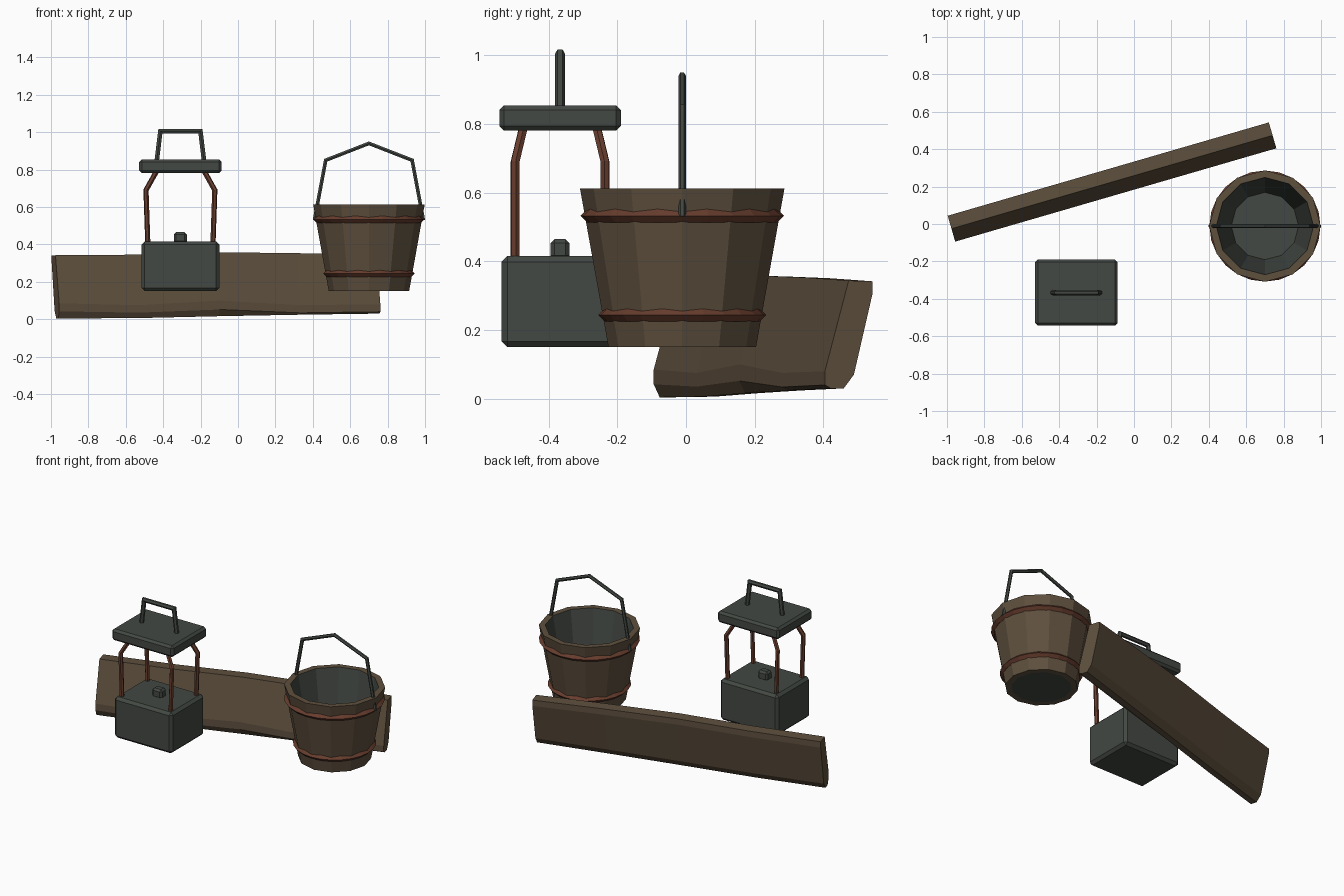
import bpy, bmesh, math
from mathutils import Vector, Matrix

if "Cube" in bpy.data.objects:
    bpy.data.objects.remove(bpy.data.objects["Cube"], do_unlink=True)


def material(name, rgb):
    m = bpy.data.materials.new(name)
    m.use_nodes = True
    m.diffuse_color = (*rgb, 1)
    bsdf = m.node_tree.nodes["Principled BSDF"]
    bsdf.inputs["Base Color"].default_value = (*rgb, 1)
    bsdf.inputs["Roughness"].default_value = 0.9
    return m


WOOD = material("brown wood", (0.112, 0.079, 0.047))
METAL = material("green grey metal", (0.056, 0.065, 0.056))
RUST = material("rusty copper", (0.135, 0.046, 0.027))


def finish(name, bm, *mats):
    bmesh.ops.recalc_face_normals(bm, faces=bm.faces)
    mesh = bpy.data.meshes.new(name)
    bm.to_mesh(mesh)
    bm.free()
    for m in mats:
        mesh.materials.append(m)
    ob = bpy.data.objects.new(name, mesh)
    bpy.context.collection.objects.link(ob)
    return ob


def box(name, centre, size, bevel, mat):
    bm = bmesh.new()
    bmesh.ops.create_cube(bm, size=1)
    bmesh.ops.scale(bm, vec=size, verts=bm.verts)
    bmesh.ops.translate(bm, vec=centre, verts=bm.verts)
    bmesh.ops.bevel(bm, geom=bm.edges[:], offset=bevel, segments=1, affect='EDGES')
    return finish(name, bm, mat)


def loft(bm, rings, closed=False):
    """Join rings of vertices with quads; return the faces per band."""
    bands = []
    n = len(rings[0])
    pairs = list(zip(rings, rings[1:]))
    if closed:
        pairs.append((rings[-1], rings[0]))
    for a, b in pairs:
        bands.append([bm.faces.new((a[i], a[(i + 1) % n], b[(i + 1) % n], b[i]))
                      for i in range(n)])
    return bands


def rod(name, points, radius, mat, side, sides=6):
    """Sweep a polygon along a path that stays square to the side vector."""
    bm = bmesh.new()
    pts = [Vector(p) for p in points]
    side = Vector(side).normalized()
    rings = []
    for i, p in enumerate(pts):
        d1 = (p - pts[max(i - 1, 0)]).normalized()
        d2 = (pts[min(i + 1, len(pts) - 1)] - p).normalized()
        tangent = (d1 + d2).normalized()
        across = tangent.cross(side).normalized()
        stretch = 1 / max(0.5, tangent.dot(d2 if d2.length else d1))
        rings.append([bm.verts.new(p + radius * (
            math.cos(a) * side + math.sin(a) * stretch * across))
            for a in (math.tau * k / sides for k in range(sides))])
    loft(bm, rings)
    bm.faces.new(rings[0])
    bm.faces.new(rings[-1])
    return finish(name, bm, mat)


def circle(bm, centre, radius, z, sides):
    return [bm.verts.new((centre[0] + radius * math.cos(math.tau * k / sides),
                          centre[1] + radius * math.sin(math.tau * k / sides), z))
            for k in range(sides)]


# Lantern
LX, LY = -0.308, -0.367
box("lantern_base", (LX, LY, 0.283), (0.416, 0.34, 0.266), 0.017, METAL)
box("lantern_roof", (LX, LY, 0.818), (0.44, 0.354, 0.074), 0.014, METAL)
box("lantern_burner", (LX, LY, 0.435), (0.07, 0.056, 0.06), 0.012, METAL)
rod("lantern_handle",
    [(LX + x, LY, z) for x, z in
     ((-0.126, 0.85), (-0.107, 1.006), (0.107, 1.006), (0.126, 0.85))],
    0.014, METAL, (0, 1, 0))
for sx, xname in ((-1, "right"), (1, "left")):
    for sy, yname in ((-1, "front"), (1, "back")):
        rod(f"lantern_post_{yname}_{xname}",
            [(LX + sx * x, LY + sy * y, z) for x, y, z in
             ((0.174, 0.131, 0.40), (0.184, 0.131, 0.69), (0.128, 0.107, 0.79))],
            0.014, RUST, (-sx * 0.4, sy, 0))

# Bucket: outer staves, rim, lined inside and floor
BUCKET = (0.7, -0.011)
bm = bmesh.new()
profile = [(0.178, 0.15), (0.215, 0.15), (0.298, 0.613), (0.26, 0.613), (0.18, 0.168)]
rings = [circle(bm, BUCKET, r, z, 12) for r, z in profile]
bands = loft(bm, rings)
lining = bands[-1] + [bm.faces.new(rings[-1]), bm.faces.new(rings[0])]
for f in lining:
    f.material_index = 1
finish("bucket", bm, WOOD, METAL)

# Bucket hoops
for name, z, radius in (("upper", 0.533, 0.278), ("lower", 0.244, 0.226)):
    bm = bmesh.new()
    r = 0.019
    loft(bm, [circle(bm, BUCKET, radius + r * math.cos(a), z + r * math.sin(a), 24)
              for a in (math.pi / 2 * k for k in range(4))], closed=True)
    finish(f"bucket_hoop_{name}", bm, RUST)

# Bucket handle
rod("bucket_handle",
    [(BUCKET[0] + x, BUCKET[1], z) for x, z in
     ((-0.291, 0.53), (-0.231, 0.85), (0, 0.94), (0.231, 0.85), (0.291, 0.53))],
    0.011, METAL, (0, 1, 0))

# Beam: leaning cross-section carried along slightly wavy stations
bm = bmesh.new()
# along, top height, front ledge height, front lower height, bottom height
stations = [(-0.894, 0.342, 0.085, 0.042, 0.004),
            (-0.45, 0.345, 0.075, 0.035, 0.006),
            (0.0, 0.358, 0.10, 0.052, 0.016),
            (0.45, 0.353, 0.075, 0.034, 0.024),
            (0.894, 0.344, 0.08, 0.04, 0.03)]
rings = []
for s, top, ledge, low, bottom in stations:
    section = [(0.0, top), (0.072, top - 0.002), (0.072, top - 0.04),
               (0.016, bottom + 0.04), (-0.015, bottom),
               (-0.054, bottom), (-0.072, low), (-0.072, ledge)]
    rings.append([bm.verts.new((s, v, z)) for v, z in section])
loft(bm, rings)
bm.faces.new(rings[0])
bm.faces.new(rings[-1])
bm.transform(Matrix.Translation((-0.1175, 0.2245, 0))
             @ Matrix.Rotation(math.radians(16.2), 4, 'Z'))
finish("wooden_beam", bm, WOOD)
